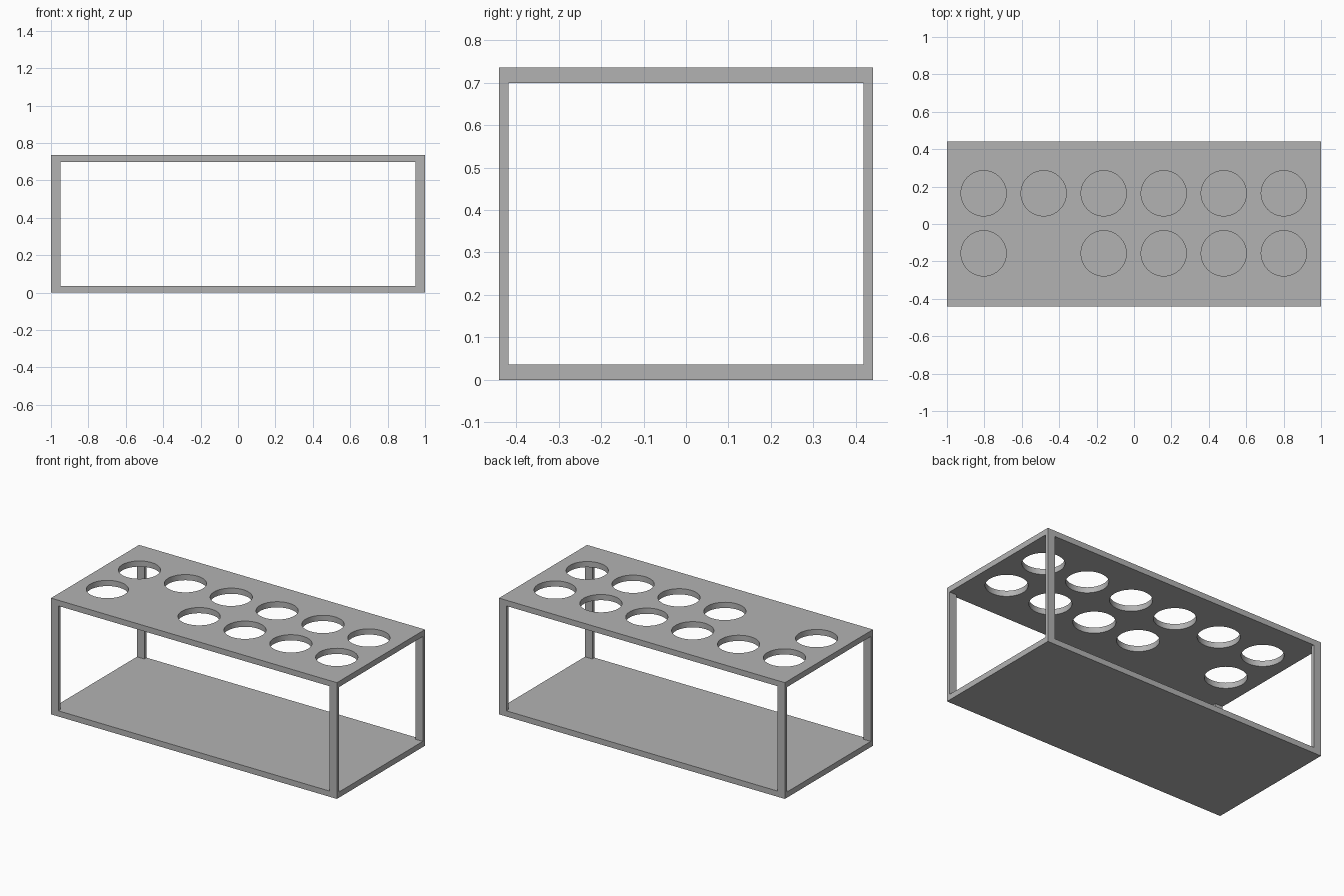
import bpy, bmesh, math
from mathutils import Matrix

if "Cube" in bpy.data.objects:
    bpy.data.objects.remove(bpy.data.objects["Cube"], do_unlink=True)

# Overall sizes
HALF_X, HALF_Y, HEIGHT = 1.0, 0.44, 0.735
PLATE = 0.036
POST_X, POST_Y = 0.052, 0.022
HOLE_R, PITCH = 0.121, 0.321

grey = bpy.data.materials.new("plain grey")
grey.use_nodes = True
COLOUR = (0.45, 0.45, 0.45, 1.0)
grey.diffuse_color = COLOUR
grey.node_tree.nodes["Principled BSDF"].inputs["Base Color"].default_value = COLOUR


def add_object(name, bm):
    mesh = bpy.data.meshes.new(name)
    bm.to_mesh(mesh)
    bm.free()
    mesh.materials.append(grey)
    obj = bpy.data.objects.new(name, mesh)
    bpy.context.collection.objects.link(obj)
    return obj


def box(name, centre, size):
    bm = bmesh.new()
    bmesh.ops.create_cube(bm, size=1, matrix=Matrix.Translation(centre) @ Matrix.Diagonal((*size, 1)))
    return add_object(name, bm)


# Plates
box("base_plate", (0, 0, PLATE / 2), (2 * HALF_X, 2 * HALF_Y, PLATE))
top = box("top_plate", (0, 0, HEIGHT - PLATE / 2), (2 * HALF_X, 2 * HALF_Y, PLATE))

# Corner posts
for side, sx in (("left", 1), ("right", -1)):
    for end, sy in (("front", -1), ("back", 1)):
        box(f"{end}_{side}_post",
            (sx * (HALF_X - POST_X / 2), sy * (HALF_Y - POST_Y / 2), HEIGHT / 2),
            (POST_X, POST_Y, HEIGHT - 2 * PLATE))

# Round holes: two rows of six, with one place left solid
bm = bmesh.new()
for col in range(6):
    for row in range(2):
        if (col, row) == (1, 0):
            continue
        place = Matrix.Translation((-0.804 + col * PITCH, -0.157 + row * PITCH, HEIGHT - PLATE / 2))
        bmesh.ops.create_cone(bm, cap_ends=True, segments=64, radius1=HOLE_R, radius2=HOLE_R,
                              depth=PLATE * 4, matrix=place)
cutter = add_object("hole_cutter", bm)
cutter.hide_render = True

cut = top.modifiers.new("holes", "BOOLEAN")
cut.operation = "DIFFERENCE"
cut.solver = "EXACT"
cut.object = cutter
bpy.ops.object.select_all(action="DESELECT")
top.select_set(True)
bpy.context.view_layer.objects.active = top
bpy.ops.object.modifier_apply(modifier=cut.name)
bpy.data.objects.remove(cutter, do_unlink=True)
bpy.ops.object.shade_smooth_by_angle(angle=math.radians(30))
